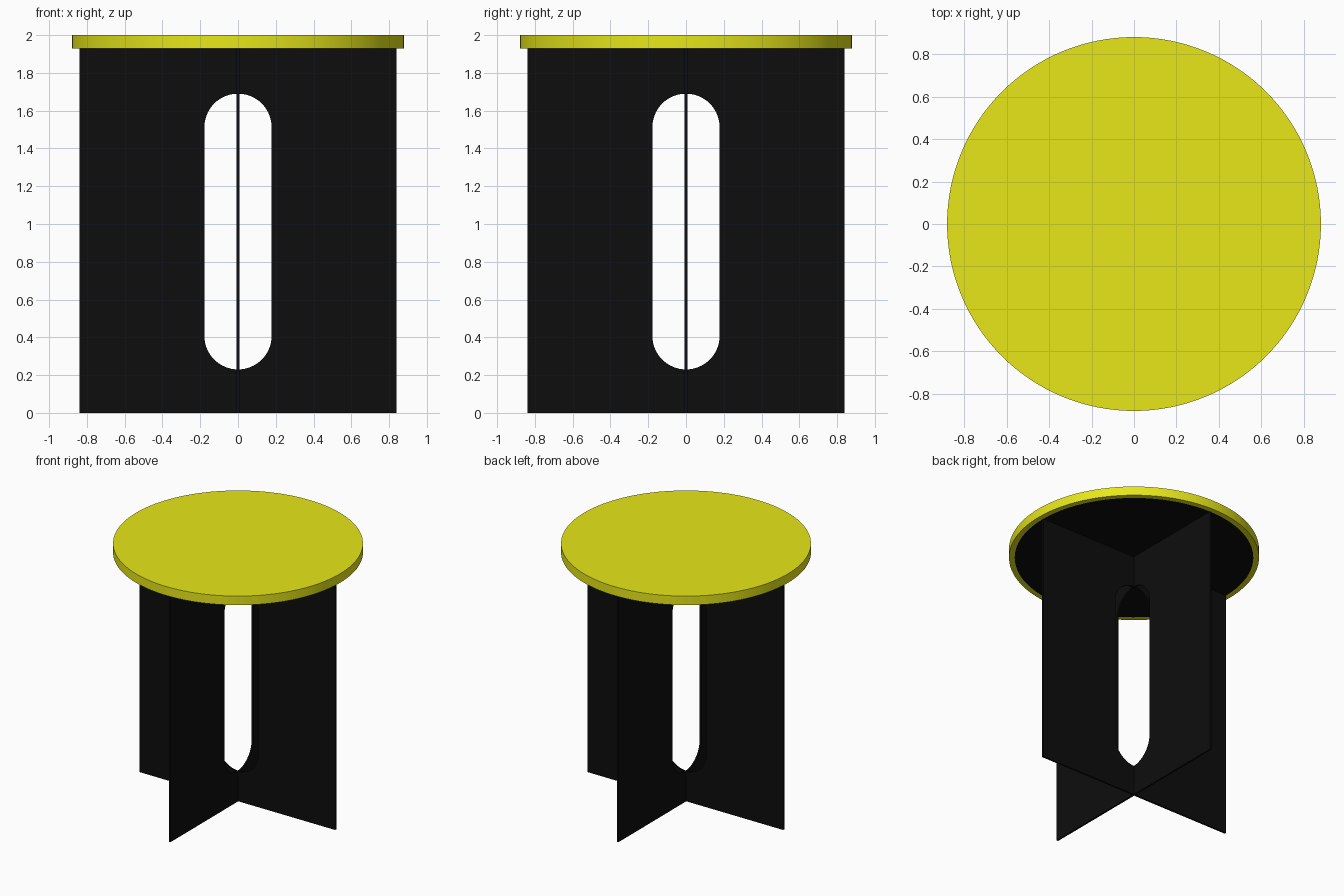
import bpy, bmesh, math

if "Cube" in bpy.data.objects:
    bpy.data.objects.remove(bpy.data.objects["Cube"])


def material(name, rgb):
    m = bpy.data.materials.new(name)
    m.diffuse_color = (*rgb, 1.0)
    m.use_nodes = True
    m.node_tree.nodes["Principled BSDF"].inputs["Base Color"].default_value = m.diffuse_color
    return m


yellow = material("yellow_paint", (0.8, 0.8, 0.01))
black = material("black_paint", (0.004, 0.004, 0.004))

HALF_W, PANEL_H, PANEL_T = 0.84, 1.93, 0.014
SLOT_R, SLOT_LOW, SLOT_HIGH = 0.178, 0.23, 1.69
TOP_R, TOP_Z = 0.88, 2.0


def slot_outline(steps=32):
    pts = []
    for cz, start in ((SLOT_HIGH - SLOT_R, 0.0), (SLOT_LOW + SLOT_R, math.pi)):
        for i in range(steps + 1):
            a = start + math.pi * i / steps
            pts.append((SLOT_R * math.cos(a), cz + SLOT_R * math.sin(a)))
    return pts


def leg_panel(name, turn):
    # Flat board outline with a rounded slot, filled and given thickness
    curve = bpy.data.curves.new(name, 'CURVE')
    curve.dimensions = '2D'
    curve.fill_mode = 'BOTH'
    curve.extrude = PANEL_T / 2
    board = [(-HALF_W, 0), (HALF_W, 0), (HALF_W, PANEL_H), (-HALF_W, PANEL_H)]
    for outline in (board, slot_outline()):
        s = curve.splines.new('POLY')
        s.points.add(len(outline) - 1)
        for p, (x, y) in zip(s.points, outline):
            p.co = (x, y, 0, 1)
        s.use_cyclic_u = True
    curve.materials.append(black)
    obj = bpy.data.objects.new(name, curve)
    bpy.context.collection.objects.link(obj)
    obj.rotation_euler = (math.pi / 2, 0, turn)
    bpy.ops.object.select_all(action='DESELECT')
    obj.select_set(True)
    bpy.context.view_layer.objects.active = obj
    bpy.ops.object.convert(target='MESH')
    bpy.ops.object.shade_smooth_by_angle(angle=math.radians(30))


# Two crossed leg panels
leg_panel("leg_panel_across", 0)
leg_panel("leg_panel_deep", math.pi / 2)

# Round top: yellow disc with a black underside inside a yellow rim
bpy.ops.mesh.primitive_cylinder_add(vertices=128, radius=TOP_R, depth=TOP_Z - PANEL_H,
                                    location=(0, 0, (TOP_Z + PANEL_H) / 2))
top = bpy.context.object
top.name = "table_top"
top.data.materials.append(yellow)
top.data.materials.append(black)
bm = bmesh.new()
bm.from_mesh(top.data)
bm.normal_update()
under = [f for f in bm.faces if f.normal.z < -0.9]
bmesh.ops.inset_region(bm, faces=under, thickness=0.04)
for f in under:
    f.material_index = 1
bm.to_mesh(top.data)
bm.free()
bpy.ops.object.shade_smooth_by_angle(angle=math.radians(30))
